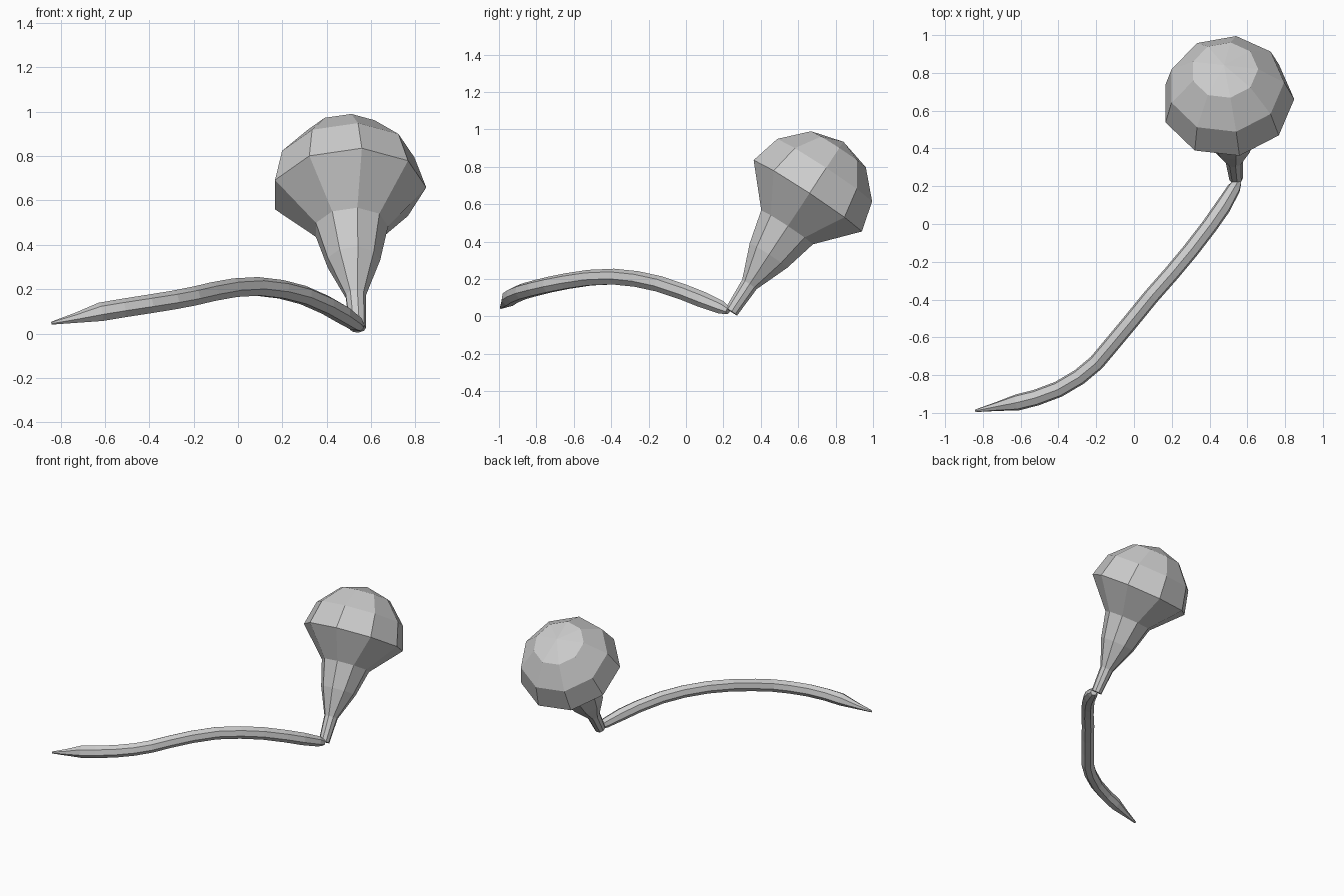
import bpy, bmesh, math
from mathutils import Vector

if "Cube" in bpy.data.objects:
    bpy.data.objects.remove(bpy.data.objects["Cube"])


def loft(name, path, radii, sides, phase=0.0, axis=None):
    """Flat-faced tube through path; a zero radius closes to a point."""
    bm = bmesh.new()
    pts = [Vector(p) for p in path]
    rings = []
    for i, (p, r) in enumerate(zip(pts, radii)):
        a = axis or (pts[min(i + 1, len(pts) - 1)] - pts[max(i - 1, 0)]).normalized()
        up = Vector((0, 0, 1))
        up = (up - up.dot(a) * a).normalized()
        side = a.cross(up)
        if r == 0:
            rings.append([bm.verts.new(p)])
            continue
        ring = []
        for k in range(sides):
            t = phase + 2 * math.pi * k / sides
            ring.append(bm.verts.new(p + r * (math.cos(t) * up + math.sin(t) * side)))
        rings.append(ring)
    for lo, hi in zip(rings, rings[1:]):
        for k in range(sides):
            n = (k + 1) % sides
            if len(hi) == 1:
                bm.faces.new((lo[k], lo[n], hi[0]))
            else:
                bm.faces.new((lo[k], lo[n], hi[n], hi[k]))
    for ring in (rings[0], rings[-1]):
        if len(ring) > 1:
            bm.faces.new(ring)
    bmesh.ops.recalc_face_normals(bm, faces=bm.faces)
    mesh = bpy.data.meshes.new(name)
    bm.to_mesh(mesh)
    bm.free()
    obj = bpy.data.objects.new(name, mesh)
    bpy.context.collection.objects.link(obj)
    return obj


# Bulb: narrow neck flaring into a faceted dome, leaning back
base = Vector((0.54, 0.243, 0.025))
axis = (Vector((0.497, 0.65, 0.643)) - base).normalized()
profile = [(0.0, 0.037), (0.175, 0.047), (0.36, 0.122), (0.54, 0.168),
           (0.74, 0.352), (0.905, 0.308), (1.04, 0.178), (1.09, 0.0)]
loft("bulb", [base + axis * t for t, r in profile], [r for t, r in profile],
     9, math.radians(5), axis)

# Stem: arched tube tapering to a point
stem = [(0.55, 0.225, 0.03), (0.53, 0.19, 0.047), (0.47, 0.09, 0.088), (0.40, -0.01, 0.128),
        (0.30, -0.14, 0.172), (0.20, -0.26, 0.198), (0.09, -0.385, 0.211),
        (-0.02, -0.52, 0.205), (-0.12, -0.64, 0.187), (-0.20, -0.735, 0.168),
        (-0.29, -0.81, 0.15), (-0.40, -0.875, 0.132), (-0.52, -0.92, 0.113),
        (-0.62, -0.945, 0.096), (-0.73, -0.967, 0.07), (-0.84, -0.989, 0.047)]
loft("stem", stem, [0.022, 0.036] + [0.044] * 12 + [0.024, 0.007], 7)
